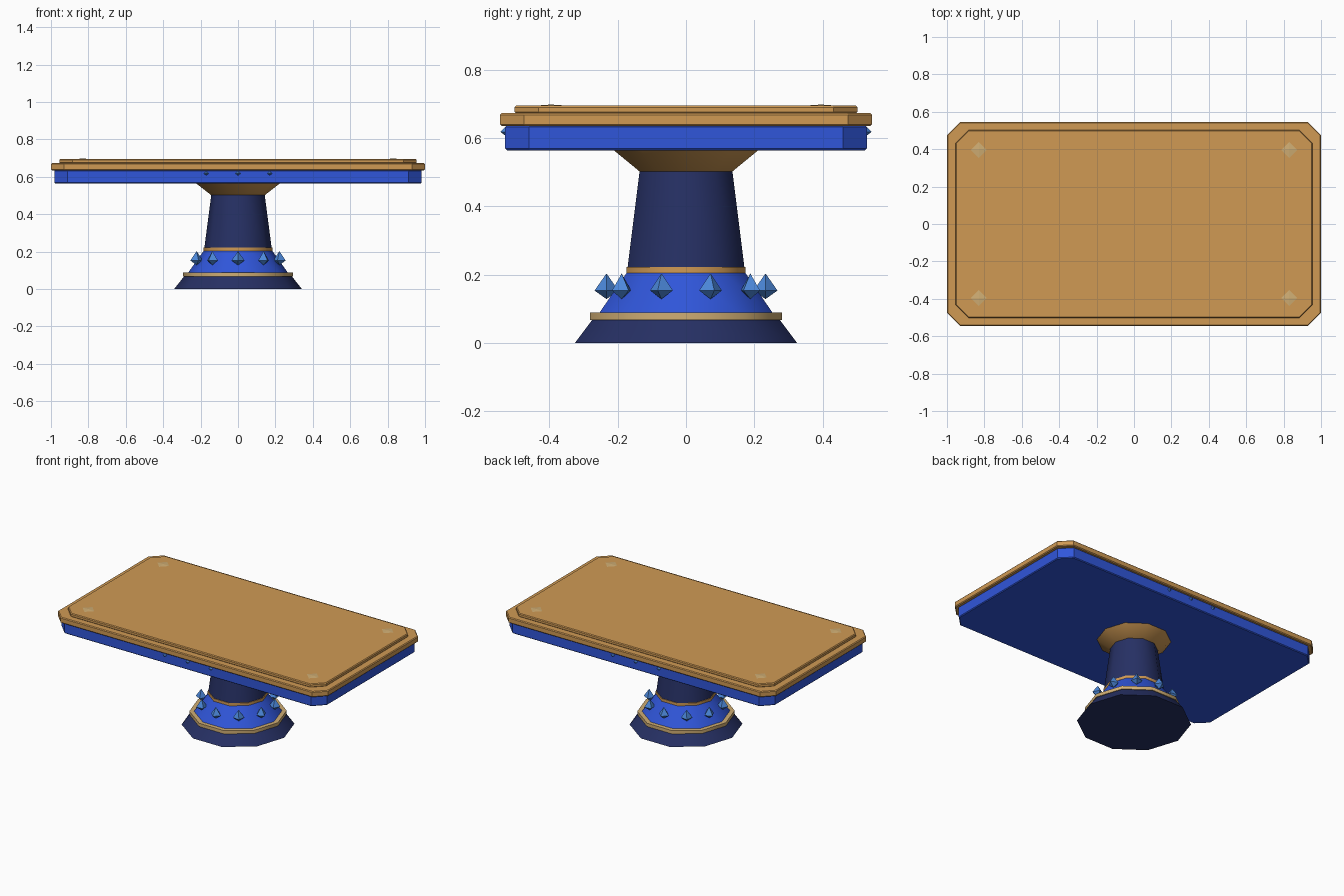
import bpy, bmesh, math
from mathutils import Matrix, Vector

cube = bpy.data.objects.get("Cube")
if cube:
    bpy.data.objects.remove(cube, do_unlink=True)


def material(name, rgb):
    # Colours are given as 0-255 display values and turned into linear ones
    lin = [((c / 255 + 0.055) / 1.055) ** 2.4 for c in rgb] + [1]
    m = bpy.data.materials.new(name)
    m.use_nodes = True
    m.diffuse_color = lin
    m.node_tree.nodes["Principled BSDF"].inputs["Base Color"].default_value = lin
    return m


GOLD = material("warm gold", (208, 154, 84))
PALE = material("pale gold", (208, 174, 116))
BLUE = material("royal blue", (48, 86, 218))
NAVY = material("navy", (38, 48, 100))
CRYSTAL = material("crystal blue", (76, 136, 218))


def add_object(name, bm, mat, smooth=False):
    bmesh.ops.recalc_face_normals(bm, faces=bm.faces)
    mesh = bpy.data.meshes.new(name)
    bm.to_mesh(mesh)
    bm.free()
    mesh.materials.append(mat)
    ob = bpy.data.objects.new(name, mesh)
    bpy.context.collection.objects.link(ob)
    if smooth:
        bpy.ops.object.select_all(action='DESELECT')
        ob.select_set(True)
        bpy.context.view_layer.objects.active = ob
        bpy.ops.object.shade_smooth_by_angle(angle=math.radians(40))
    return ob


def drum(name, z0, z1, r0, r1, mat):
    # Ten-sided tapered section of the pedestal, one corner facing front
    bm = bmesh.new()
    turn = Matrix.Translation((0, 0, (z0 + z1) / 2)) @ Matrix.Rotation(math.pi / 2, 4, 'Z')
    bmesh.ops.create_cone(bm, cap_ends=True, segments=10, radius1=r0, radius2=r1,
                          depth=z1 - z0, matrix=turn)
    return add_object(name, bm, mat, smooth=True)


def slab(name, hx, hy, z0, z1, mat, cut=0.07, bevel=0.005):
    # Rectangular board with clipped corners and a fine edge bevel
    bm = bmesh.new()
    outline = [(hx, cut - hy), (hx, hy - cut), (hx - cut, hy), (cut - hx, hy),
               (-hx, hy - cut), (-hx, cut - hy), (cut - hx, -hy), (hx - cut, -hy)]
    face = bm.faces.new([bm.verts.new((x, y, z0)) for x, y in outline])
    top = bmesh.ops.extrude_face_region(bm, geom=[face])["geom"]
    verts = [v for v in top if isinstance(v, bmesh.types.BMVert)]
    bmesh.ops.translate(bm, verts=verts, vec=(0, 0, z1 - z0))
    ob = add_object(name, bm, mat)
    mod = ob.modifiers.new("edge bevel", 'BEVEL')
    mod.width = bevel
    mod.segments = 1
    mod.angle_limit = math.radians(60)
    return ob


def gem(name, centre, r, up, down, mat, angle=0):
    # Four-sided double pyramid
    bm = bmesh.new()
    ring = [bm.verts.new((r * math.cos(angle + i * math.pi / 2),
                          r * math.sin(angle + i * math.pi / 2), 0)) for i in range(4)]
    for tip in (bm.verts.new((0, 0, up)), bm.verts.new((0, 0, -down))):
        for i in range(4):
            bm.faces.new((ring[i], ring[(i + 1) % 4], tip))
    bmesh.ops.translate(bm, verts=bm.verts, vec=Vector(centre))
    return add_object(name, bm, mat)


# Pedestal, from the floor up
drum("foot", 0, 0.068, 0.342, 0.288, NAVY)
drum("lower_ring", 0.066, 0.088, 0.295, 0.295, PALE)
drum("flared_band", 0.086, 0.206, 0.268, 0.182, BLUE)
drum("upper_ring", 0.204, 0.222, 0.184, 0.184, GOLD)
drum("column", 0.22, 0.502, 0.18, 0.143, NAVY)
drum("collar", 0.502, 0.566, 0.143, 0.225, GOLD)

# Crystals on the corners of the flared band
for i in range(10):
    a = math.radians(36 * i - 90)
    gem(f"band_crystal_{i + 1}", (0.233 * math.cos(a), 0.233 * math.sin(a), 0.153),
        0.035, 0.05, 0.025, CRYSTAL, a)

# Table top
slab("apron", 0.982, 0.53, 0.564, 0.637, BLUE)
slab("table_rim", 1.0, 0.545, 0.635, 0.673, GOLD)
slab("table_panel", 0.955, 0.502, 0.671, 0.695, GOLD)

# Studs along the front and back of the apron
for side, label in ((-1, "front"), (1, "back")):
    for i in (-1, 0, 1):
        gem(f"{label}_stud_{i + 2}", (0.17 * i, 0.517 * side, 0.618), 0.027, 0.026, 0.02, CRYSTAL)

# Diamond inlays near the corners
for sx in (-1, 1):
    for sy in (-1, 1):
        gem(f"inlay_{'left' if sx > 0 else 'right'}_{'back' if sy > 0 else 'front'}",
            (0.83 * sx, 0.395 * sy, 0.695), 0.043, 0.003, 0.003, PALE)
